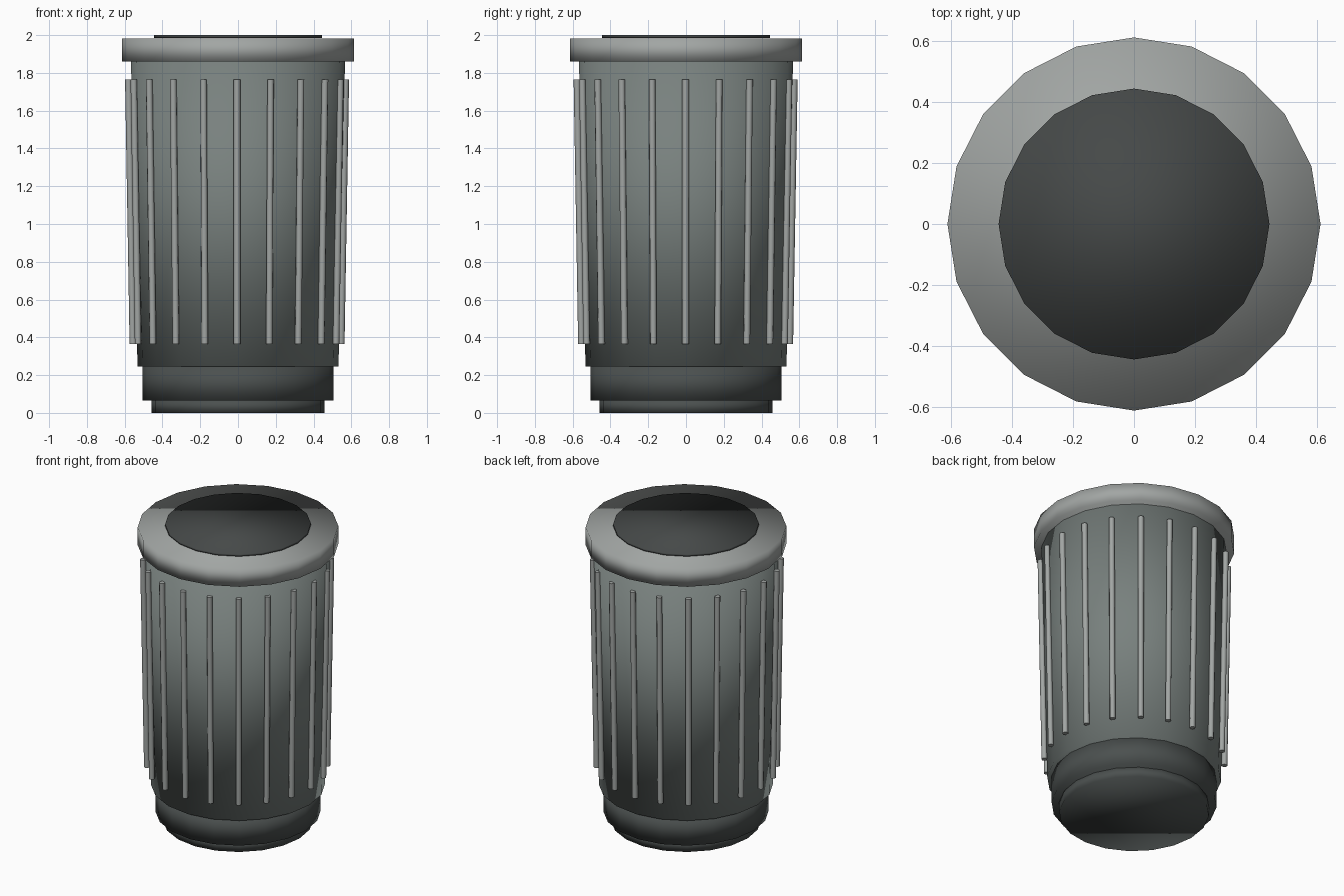
import bpy
from math import cos, sin, pi
from mathutils import Vector

if "Cube" in bpy.data.objects:
    bpy.data.objects.remove(bpy.data.objects["Cube"])

SIDES = 20


def material(name, rgb):
    m = bpy.data.materials.new(name)
    m.diffuse_color = (*rgb, 1)
    m.use_nodes = True
    m.node_tree.nodes["Principled BSDF"].inputs["Base Color"].default_value = m.diffuse_color
    return m


shell_grey = material("shell_grey", (0.19, 0.22, 0.21))
trim_grey = material("trim_grey", (0.36, 0.38, 0.37))
base_grey = material("base_grey", (0.07, 0.08, 0.078))
dark = material("dark", (0.06, 0.066, 0.065))


def drum(name, z0, z1, r0, r1, mat):
    """Closed 20-sided drum with softly shaded edges."""
    bpy.ops.mesh.primitive_cone_add(vertices=SIDES, radius1=r0, radius2=r1,
                                    depth=z1 - z0, location=(0, 0, (z0 + z1) / 2))
    ob = bpy.context.object
    ob.name = name
    ob.data.materials.append(mat)
    bpy.ops.object.shade_smooth()
    return ob


# Stacked drums from the ground up
drum("foot", 0.0, 0.07, 0.458, 0.458, base_grey)
drum("base", 0.065, 0.25, 0.505, 0.505, base_grey)
drum("body", 0.245, 1.88, 0.532, 0.567, shell_grey)
drum("rim", 1.86, 1.981, 0.613, 0.613, trim_grey)
drum("opening", 1.986, 2.0, 0.445, 0.445, dark)

# Thin vertical rods following the taper of the body
for i in range(SIDES):
    a = 2 * pi * i / SIDES
    out = Vector((cos(a), sin(a), 0))
    low = out * 0.551 + Vector((-0.005, -0.002, 0.365))
    high = out * 0.575 + Vector((-0.005, -0.002, 1.765))
    axis = high - low
    bpy.ops.mesh.primitive_cylinder_add(vertices=8, radius=0.018, depth=axis.length,
                                        location=(low + high) / 2)
    rib = bpy.context.object
    rib.name = f"rib_{i + 1}"
    rib.rotation_euler = axis.to_track_quat('Z', 'Y').to_euler()
    rib.data.materials.append(trim_grey)
    bpy.ops.object.shade_smooth_by_angle(angle=pi / 3)
